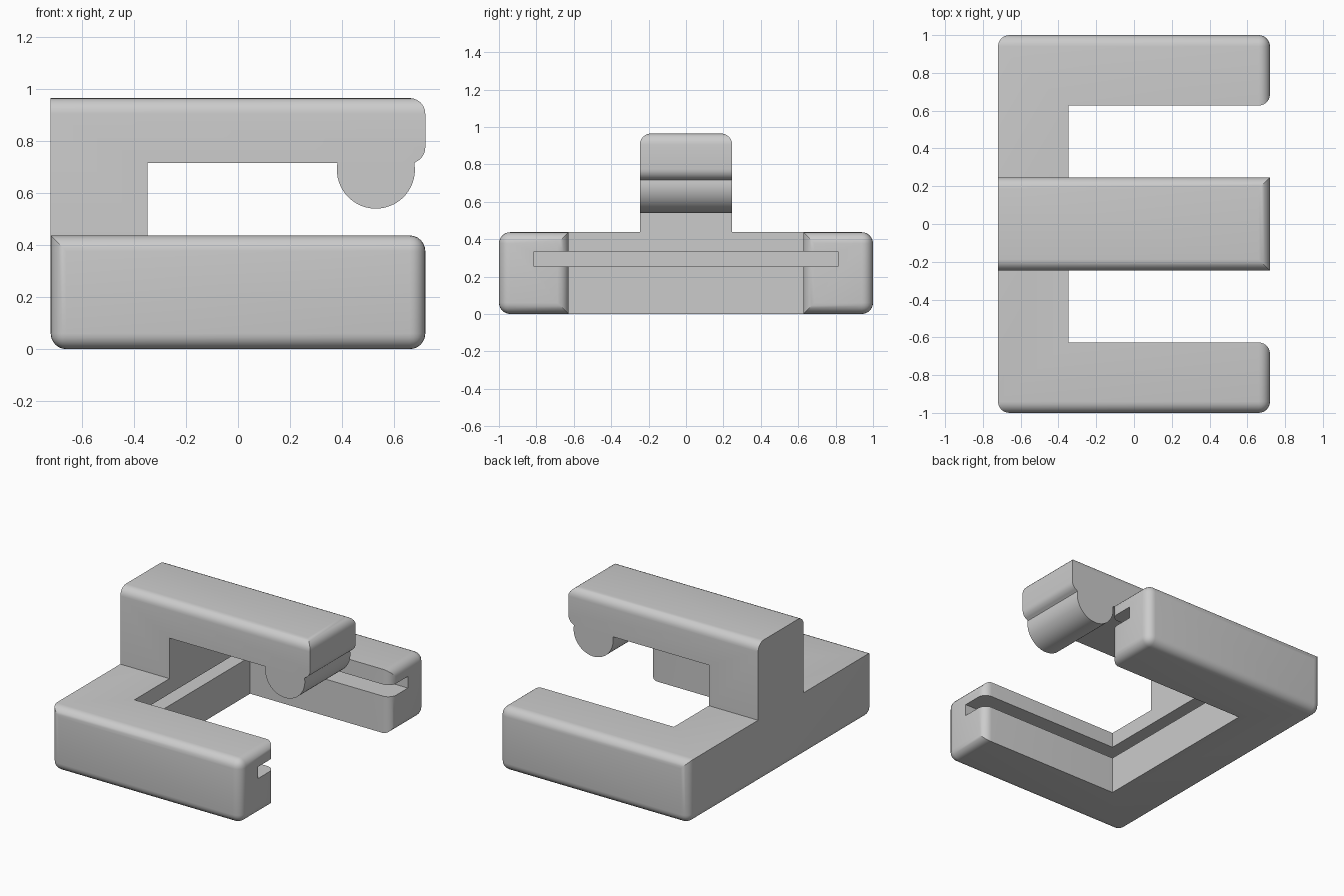
import bpy, bmesh, math

cube = bpy.data.objects.get("Cube")
if cube:
    bpy.data.objects.remove(cube, do_unlink=True)

grey = bpy.data.materials.new("mid grey")
grey.use_nodes = True
colour = (0.6, 0.6, 0.6, 1)
grey.diffuse_color = colour
grey.node_tree.nodes["Principled BSDF"].inputs["Base Color"].default_value = colour

LEFT, RIGHT, DEPTH = -0.72, 0.72, 1.0
INNER_X, INNER_Y = -0.347, 0.627
BASE_TOP, ARM_TOP, ARM_UNDER = 0.437, 0.965, 0.715
ROUND = 0.06


def near(a, b):
    return abs(a - b) < 0.001


def extrude(name, outline, shift, rule=None):
    """Extrude a closed outline along shift, then round the edges chosen by rule."""
    bm = bmesh.new()
    face = bm.faces.new([bm.verts.new(p) for p in outline])
    moved = bmesh.ops.extrude_face_region(bm, geom=[face], use_keep_orig=True)["geom"]
    bmesh.ops.translate(bm, vec=shift, verts=[v for v in moved if isinstance(v, bmesh.types.BMVert)])
    bmesh.ops.recalc_face_normals(bm, faces=bm.faces)
    if rule:
        picked = [e for e in bm.edges if rule(e.verts[0].co, e.verts[1].co)]
        bmesh.ops.bevel(bm, geom=picked, offset=ROUND, segments=6, profile=0.5,
                        affect='EDGES', clamp_overlap=True)
    mesh = bpy.data.meshes.new(name)
    bm.to_mesh(mesh)
    bm.free()
    obj = bpy.data.objects.new(name, mesh)
    bpy.context.collection.objects.link(obj)
    mesh.materials.append(grey)
    return obj


def arc(cx, cz, r, start, end, steps):
    angles = [math.radians(start + (end - start) * i / steps) for i in range(steps + 1)]
    return [(cx + r * math.cos(a), cz + r * math.sin(a)) for a in angles]


def finish(obj):
    bpy.ops.object.select_all(action='DESELECT')
    obj.select_set(True)
    bpy.context.view_layer.objects.active = obj
    bpy.ops.object.shade_smooth_by_angle(angle=math.radians(30))


# Fork-shaped base: outer edges and arm ends are rounded
def base_rule(a, b):
    outer = near(abs(a.y), DEPTH) and near(a.y, b.y)
    end = near(a.x, RIGHT) and near(b.x, RIGHT)
    heel = near(a.x, LEFT) and near(b.x, LEFT) and near(a.z, 0) and near(b.z, 0)
    return outer or end or heel


half = [(LEFT, DEPTH), (RIGHT, DEPTH), (RIGHT, INNER_Y), (INNER_X, INNER_Y)]
fork = half + [(x, -y) for x, y in reversed(half)]
base = extrude("fork_base", [(x, y, 0) for x, y in fork], (0, 0, BASE_TOP), base_rule)

# Groove running round the inside of the fork
slot = [(-0.535, -0.813), (1, -0.813), (1, 0.813), (-0.535, 0.813)]
cutter = extrude("groove_cutter", [(x, y, 0.253) for x, y in slot], (0, 0, 0.08))
cutter.hide_render = True
cutter.hide_set(True)
cutter.display_type = 'WIRE'
groove = base.modifiers.new("groove", 'BOOLEAN')
groove.operation = 'DIFFERENCE'
groove.solver = 'EXACT'
groove.object = cutter
bpy.context.view_layer.objects.active = base
bpy.ops.object.modifier_apply(modifier=groove.name)
bpy.data.objects.remove(cutter, do_unlink=True)


# Overhanging arm with a round nose below its tip
def arm_rule(a, b):
    return near(a.z, ARM_TOP) and near(b.z, ARM_TOP) and not (near(a.x, LEFT) and near(b.x, LEFT))


side = [(LEFT, BASE_TOP), (INNER_X, BASE_TOP), (INNER_X, ARM_UNDER)]
side += arc(0.53, 0.69, 0.15, 170.4, 369.6, 28)
side += arc(RIGHT - ROUND, ARM_UNDER + ROUND, ROUND, -68, 0, 5)
side += [(RIGHT, ARM_TOP), (LEFT, ARM_TOP)]
arm = extrude("overhanging_arm", [(x, -0.247, z) for x, z in side], (0, 0.494, 0), arm_rule)

for part in (base, arm):
    finish(part)
